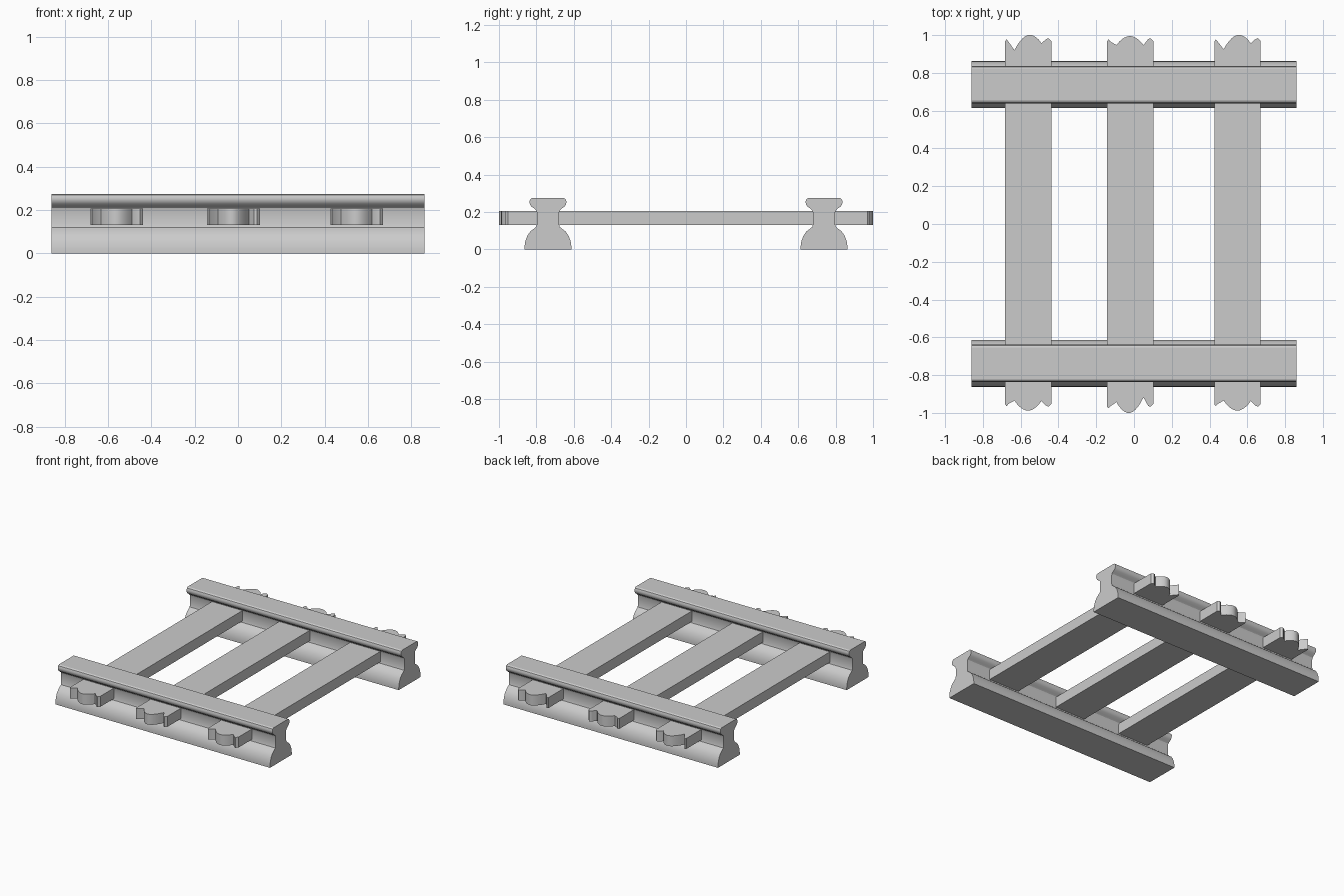
import bpy, bmesh, math
from mathutils import Vector

if "Cube" in bpy.data.objects:
    bpy.data.objects.remove(bpy.data.objects["Cube"])


def prism(name, outline, vec):
    """Extrude a closed 3D outline along vec into a solid."""
    bm = bmesh.new()
    face = bm.faces.new([bm.verts.new(p) for p in outline])
    ext = bmesh.ops.extrude_face_region(bm, geom=[face])
    moved = [g for g in ext["geom"] if isinstance(g, bmesh.types.BMVert)]
    bmesh.ops.translate(bm, verts=moved, vec=Vector(vec))
    # the extrude may drop the starting face: close the open end
    edges = [e for e in bm.edges if e.is_boundary]
    if edges:
        bmesh.ops.holes_fill(bm, edges=edges)
    bmesh.ops.recalc_face_normals(bm, faces=bm.faces)
    mesh = bpy.data.meshes.new(name)
    bm.to_mesh(mesh)
    bm.free()
    ob = bpy.data.objects.new(name, mesh)
    bpy.context.collection.objects.link(ob)
    bpy.ops.object.select_all(action='DESELECT')
    ob.select_set(True)
    bpy.context.view_layer.objects.active = ob
    bpy.ops.object.shade_smooth_by_angle(angle=math.radians(30))
    return ob


# Rails: half cross-section (half width, height), mirrored about the web
half = [(.125, 0), (.125, .018), (.121, .045), (.110, .073), (.094, .096),
        (.073, .112), (.063, .120), (.059, .135), (.059, .195), (.063, .209),
        (.073, .218), (.088, .228), (.097, .241), (.099, .256),
        (.094, .269), (.084, .275)]
section = half + [(-w, z) for w, z in reversed(half)]
for name, y in (("front_rail", -.738), ("back_rail", .738)):
    prism(name, [(-.861, y + w, z) for w, z in section], (1.722, 0, 0))


# Ties: planks with a splintered end: tooth, rounded lobe, tooth
def splintered_end(corner, dip_l, peak, dip_r, tooth):
    pts = [(-.122, corner), (-.115, corner + .01), (-.105, corner - .002),
           (-.073, dip_l)]
    x0, x1, n = -.073, .07, 10
    for i in range(1, n):
        t = i / n
        base = dip_l + (dip_r - dip_l) * t
        mid = (dip_l + dip_r) / 2
        pts.append((x0 + (x1 - x0) * t,
                    base + (peak - mid) * math.sin(math.pi * t) ** .85))
    pts += [(.07, dip_r), (.095, tooth - .005), (.108, tooth), (.122, tooth - .014)]
    return pts


ties = [
    ("left_tie", -.56, (.968, .92, 1.0, .957, .984), (.955, .935, .988, .937, .967)),
    ("middle_tie", -.02, (.968, .947, .995, .947, .984), (.967, .943, 1.0, .918, .968)),
    ("right_tie", .548, (.968, .925, 1.0, .957, .984), (.955, .935, .988, .937, .967)),
]
for name, cx, back, front in ties:
    outline = [(cx + x, y, .13) for x, y in splintered_end(*back)]
    outline += [(cx + x, -y, .13) for x, y in reversed(splintered_end(*front))]
    prism(name, outline, (0, 0, .076))
